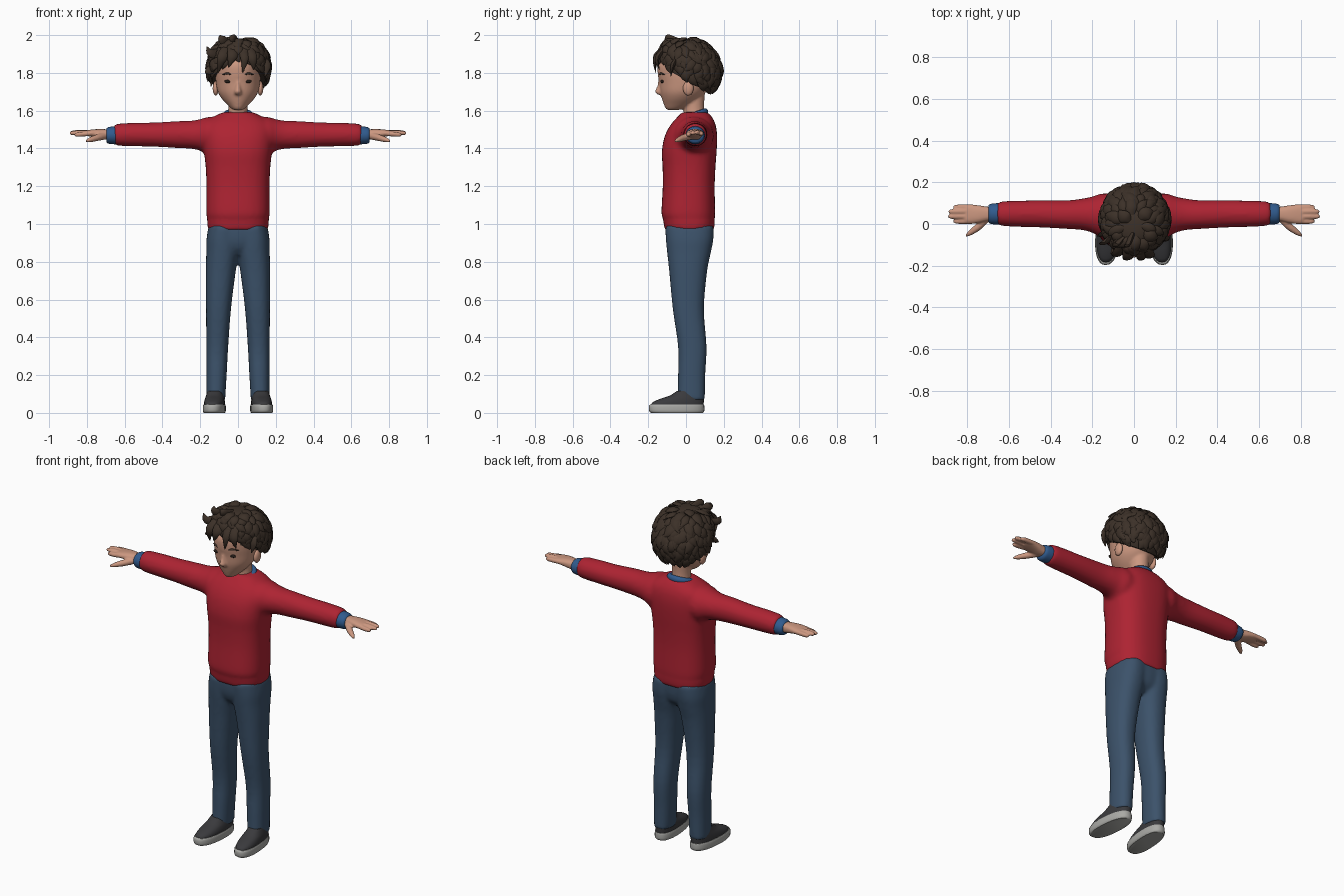
import bpy, bmesh, math, random
from mathutils import Vector as V

if "Cube" in bpy.data.objects:
    bpy.data.objects.remove(bpy.data.objects["Cube"])

random.seed(4)


def mat(name, r, g, b):
    m = bpy.data.materials.new(name)
    m.diffuse_color = (r, g, b, 1)
    m.use_nodes = True
    m.node_tree.nodes["Principled BSDF"].inputs["Base Color"].default_value = m.diffuse_color
    return m


RED = mat("red knit", 0.42, 0.017, 0.032)
BLUE = mat("blue trim", 0.03, 0.105, 0.27)
DENIM = mat("denim", 0.045, 0.085, 0.145)
SKIN = mat("skin", 0.60, 0.31, 0.215)
HAIR = mat("dark brown hair", 0.045, 0.030, 0.021)
SHOE = mat("charcoal shoe", 0.042, 0.042, 0.046)
SOLE = mat("grey sole", 0.40, 0.40, 0.38)
EYE = mat("dark eye", 0.02, 0.013, 0.01)


def spline(st, k=4):
    """Catmull-Rom through a list of equal-length tuples."""
    out = []
    for i in range(len(st) - 1):
        a, b, c, d = st[max(i - 1, 0)], st[i], st[i + 1], st[min(i + 2, len(st) - 1)]
        for j in range(k):
            t = j / k
            out.append(tuple(0.5 * (2 * q + (r - p) * t + (2 * p - 5 * q + 4 * r - s) * t * t
                                    + (3 * q - p - 3 * r + s) * t ** 3)
                             for p, q, r, s in zip(a, b, c, d)))
    return out + [tuple(st[-1])]


def loft(bm, rings, n=32, e=2.0):
    """Skin rings given as (centre, u radius vector, v radius vector)."""
    rows = []
    for p, u, v in rings:
        row = []
        for k in range(n):
            c, s = math.cos(2 * math.pi * k / n), math.sin(2 * math.pi * k / n)
            row.append(bm.verts.new(p + u * math.copysign(abs(c) ** (2 / e), c)
                                    + v * math.copysign(abs(s) ** (2 / e), s)))
        rows.append(row)
    for a, b in zip(rows, rows[1:]):
        for k in range(n):
            bm.faces.new((a[k], a[k - 1], b[k - 1], b[k]))
    bm.faces.new(rows[0])
    bm.faces.new(rows[-1][::-1])


def column(bm, st, s=1, n=32, e=2.0, k=4):
    """Upright loft from (z, x0, x1, y0, y1)."""
    loft(bm, [(V((s * (x0 + x1) / 2, (y0 + y1) / 2, z)), V(((x1 - x0) / 2, 0, 0)), V((0, (y1 - y0) / 2, 0)))
              for z, x0, x1, y0, y1 in spline(st, k)], n, e)


def beam(bm, st, s=1, n=28, e=2.0, k=4):
    """Sideways loft from (x, y0, y1, z0, z1)."""
    loft(bm, [(V((s * x, (y0 + y1) / 2, (z0 + z1) / 2)), V((0, (y1 - y0) / 2, 0)), V((0, 0, (z1 - z0) / 2)))
              for x, y0, y1, z0, z1 in spline(st, k)], n, e)


def tube(bm, pts, n=10, flat=1.0, up=V((0, 0, 1))):
    """Round or flattened tube along (x, y, z, radius)."""
    P = spline(pts, 4)
    rings = []
    for i, p in enumerate(P):
        d = (V(P[min(i + 1, len(P) - 1)][:3]) - V(P[max(i - 1, 0)][:3])).normalized()
        u = d.cross(up).normalized()
        rings.append((V(p[:3]), u * p[3], u.cross(d) * p[3] * flat))
    loft(bm, rings, n)


def ball(bm, c, r, seg=20):
    new = bmesh.ops.create_uvsphere(bm, u_segments=seg, v_segments=seg // 2, radius=1)["verts"]
    for v in new:
        v.co = V((v.co.x * r[0] + c[0], v.co.y * r[1] + c[1], v.co.z * r[2] + c[2]))


def fuse(bm, voxel, smooth):
    """Merge overlapping shells into one soft skin."""
    bmesh.ops.recalc_face_normals(bm, faces=bm.faces)
    me = bpy.data.meshes.new("temp")
    bm.to_mesh(me)
    ob = bpy.data.objects.new("temp", me)
    bpy.context.collection.objects.link(ob)
    r = ob.modifiers.new("r", 'REMESH')
    r.mode, r.voxel_size = 'VOXEL', voxel
    s = ob.modifiers.new("s", 'SMOOTH')
    s.factor, s.iterations = 0.5, smooth
    res = bpy.data.meshes.new_from_object(ob.evaluated_get(bpy.context.evaluated_depsgraph_get()))
    bpy.data.objects.remove(ob)
    out = bmesh.new()
    out.from_mesh(res)
    return out


def finish(name, bm, mats, rule=None, angle=60):
    bmesh.ops.recalc_face_normals(bm, faces=bm.faces)
    for f in bm.faces:
        f.material_index = rule(f.calc_center_median()) if rule else 0
    me = bpy.data.meshes.new(name)
    bm.to_mesh(me)
    me.materials.clear()
    for m in mats:
        me.materials.append(m)
    ob = bpy.data.objects.new(name, me)
    bpy.context.collection.objects.link(ob)
    bpy.ops.object.select_all(action='DESELECT')
    ob.select_set(True)
    bpy.context.view_layer.objects.active = ob
    bpy.ops.object.shade_smooth_by_angle(angle=math.radians(angle))
    return ob


# sweater: torso and both sleeves fused, stripes cut in
bm = bmesh.new()
column(bm, [(z, -w, w, f, b) for z, w, f, b in (
    (0.968, .157, -.112, .148), (1.0, .163, -.118, .152), (1.03, .163, -.122, .152), (1.06, .168, -.130, .154),
    (1.2, .167, -.123, .152), (1.3, .171, -.124, .156), (1.38, .18, -.128, .162), (1.45, .187, -.117, .165),
    (1.5, .187, -.097, .162), (1.54, .17, -.07, .152), (1.57, .125, -.042, .135), (1.592, .08, -.022, .115))],
    n=40, e=2.5)
for s in (1, -1):
    beam(bm, [(.06, -.05, .14, 1.40, 1.56), (.15, -.065, .147, 1.365, 1.568), (.2, -.042, .132, 1.388, 1.555),
              (.25, -.029, .122, 1.398, 1.547), (.32, -.024, .114, 1.402, 1.545), (.45, -.017, .114, 1.409, 1.537),
              (.55, -.014, .112, 1.411, 1.536), (.63, -.010, .109, 1.414, 1.532), (.658, -.002, .102, 1.422, 1.524)], s)
bm = fuse(bm, 0.012, 5)
for co, no in [((0, 0, z), (0, 0, 1)) for z in (1.025, 1.315, 1.39)] + \
              [((x, 0, 0), (1, 0, 0)) for x in (-.315, -.24, .24, .315)]:
    bmesh.ops.bisect_plane(bm, geom=bm.verts[:] + bm.edges[:] + bm.faces[:], plane_co=co, plane_no=no)
finish("sweater", bm, [RED, BLUE], lambda c: int(
    c.z < 1.025 or .24 < abs(c.x) < .315 or (1.315 < c.z < 1.39 and abs(c.x) < .2)))

# collar ring, lower at the front
bm = bmesh.new()
loop = [(V((.066 * math.cos(a), .04 + .062 * math.sin(a), 1.573 + .02 * math.sin(a))),
         V((math.cos(a), math.sin(a), 0)) * .016, V((0, 0, .02))) for a in
        [math.tau * i / 40 for i in range(41)]]
loft(bm, loop, 10)
finish("collar", bm, [BLUE])

# trousers
bm = bmesh.new()
for s in (1, -1):
    column(bm, [(.068, .068, .167, -.045, .1), (.2, .06, .167, -.042, .102), (.35, .052, .168, -.042, .109),
                (.55, .037, .169, -.07, .095), (.75, .012, .17, -.089, .112), (.85, -.005, .168, -.1, .132),
                (.92, -.01, .167, -.107, .145), (.99, -.01, .156, -.11, .147)], s, e=2.3)
column(bm, [(.835, -.07, .07, -.06, .09), (.87, -.12, .12, -.09, .125), (.92, -.16, .16, -.105, .14),
            (.99, -.154, .154, -.108, .144)], e=2.5)
finish("trousers", fuse(bm, 0.01, 5), [DENIM])

for s, side in ((1, "left"), (-1, "right")):
    # cuff
    bm = bmesh.new()
    beam(bm, [(.63, .002, .098, 1.424, 1.518), (.65, -.002, .1, 1.422, 1.518), (.685, 0, .097, 1.425, 1.513),
              (.697, .008, .09, 1.434, 1.505)], s)
    finish(side + "_cuff", bm, [BLUE])

    # hand with four fingers and a thumb
    bm = bmesh.new()
    beam(bm, [(.67, .018, .08, 1.445, 1.5), (.71, .012, .084, 1.447, 1.502), (.75, .004, .09, 1.456, 1.502),
              (.8, .002, .093, 1.466, 1.497), (.815, .008, .088, 1.47, 1.493)], s, e=2.5)
    for y, tip, dz in ((.013, .868, -.008), (.036, .892, 0), (.06, .89, .003), (.081, .868, -.004)):
        tube(bm, [(s * .77, y, 1.481, .013), (s * .83, y, 1.483 + dz, .0135), (s * (tip - .012), y, 1.481 + dz, .011),
                  (s * tip, y, 1.48 + dz, .004)])
    tube(bm, [(s * .70, .035, 1.468, .02), (s * .745, -.012, 1.457, .018), (s * .785, -.042, 1.445, .013),
              (s * .806, -.058, 1.438, .005)])
    finish(side + "_hand", fuse(bm, 0.005, 3), [SKIN])

    # shoe upper and sole, toes turned out a little
    for part, m, st in (("shoe", SHOE, [(.035, -.052, .054, -.185, .092), (.055, -.053, .054, -.178, .094),
                                        (.075, -.050, .051, -.135, .095), (.092, -.046, .047, -.085, .094),
                                        (.115, -.04, .042, -.05, .09)]),
                        ("sole", SOLE, [(0, -.053, .055, -.185, .09), (.01, -.058, .06, -.195, .097),
                                        (.035, -.058, .06, -.196, .097), (.044, -.055, .057, -.19, .095)])):
        bm = bmesh.new()
        column(bm, st, e=2.4, k=3)
        for v in bm.verts:
            v.co.x = s * (v.co.x + .121 - .07 * v.co.y)
        finish(side + "_" + part, bm, [m], angle=45)

    # ear, eye and brow
    bm = bmesh.new()
    ball(bm, (s * .118, .012, 1.718), (.016, .028, .038))
    finish(side + "_ear", bm, [SKIN])
    bm = bmesh.new()
    ball(bm, (s * .053, -.126, 1.755), (.019, .009, .009))
    finish(side + "_eye", bm, [EYE])
    bm = bmesh.new()
    tube(bm, [(s * .03, -.14, 1.788, .003), (s * .055, -.133, 1.797, .006), (s * .083, -.112, 1.79, .002)])
    finish(side + "_brow", bm, [HAIR])

# head, nose and neck
bm = bmesh.new()
column(bm, [(z, -w, w, f, b) for z, w, f, b in (
    (1.603, .02, -.095, -.045), (1.612, .036, -.108, -.005), (1.635, .06, -.118, .04), (1.665, .087, -.128, .075),
    (1.70, .107, -.137, .105), (1.75, .117, -.142, .13), (1.80, .121, -.150, .145), (1.85, .118, -.147, .15),
    (1.90, .098, -.11, .13), (1.94, .05, -.05, .08))], n=40)
column(bm, [(1.683, -.008, .008, -.145, -.11), (1.69, -.019, .019, -.157, -.11), (1.703, -.019, .019, -.164, -.11),
            (1.725, -.013, .013, -.155, -.11), (1.765, -.01, .01, -.144, -.11)], n=16)
column(bm, [(1.54, -.06, .06, -.018, .105), (1.59, -.052, .052, -.012, .098), (1.63, -.05, .05, -.012, .096),
            (1.69, -.052, .052, -.012, .1)])
finish("head", fuse(bm, 0.007, 3), [SKIN])


# hair: trimmed cap covered in overlapping locks
def scalp(az, el, k=1.0):
    c, s = max(math.cos(el), 0) ** .8 * k, math.sin(el) * k
    lean = -.04 * max(s, 0)
    return V((.004 + .154 * c * math.cos(az), .025 + .153 * c * math.sin(az) + lean, 1.825 + .157 * s))


bm = bmesh.new()
els = [math.radians(-75 + 6.5 * i) for i in range(26)]
rings = []
for el in els:
    a, b = scalp(0, el), scalp(math.pi, el)
    f, g = scalp(math.pi / 2, el), scalp(-math.pi / 2, el)
    rings.append(((f + g) / 2, (a - b) / 2, (f - g) / 2))
loft(bm, rings, 36)
bmesh.ops.bisect_plane(bm, geom=bm.verts[:] + bm.edges[:] + bm.faces[:], plane_co=(0, .03, 1.745),
                       plane_no=(0, .56, 1), clear_inner=True)
bmesh.ops.holes_fill(bm, edges=bm.edges[:], sides=0)
N = 260
for i in range(N):
    el = math.asin(.99 - 1.5 * i / N)
    az = i * 2.39996
    drop, turn = random.uniform(.4, .62), random.uniform(-.35, .35)
    lift, w = random.uniform(.05, .15), random.uniform(.022, .034)
    tip = scalp(az + turn, el - drop, 1 + lift)
    if tip.z < 1.735 - .56 * (tip.y - .03):
        continue
    path = [(0, .96, .5), (.35, 1.02, 1), (.7, 1.04 + lift * .3, .8), (1, 1 + lift, .06)]
    pts = [(*scalp(az + turn * t * t, el - drop * t, k), w * r) for t, k, r in path]
    tube(bm, pts, 8, .45, (scalp(az, el - drop / 2) - V((0, .03, 1.8))).normalized())
# loose locks: raised tufts and fringe
for a, b, c, w in (((-.05, -.06, 1.94), (-.085, -.10, 1.98), (-.095, -.09, 2.0), .028),
                   ((-.01, -.05, 1.96), (-.03, -.10, 1.985), (-.045, -.10, 1.995), .028),
                   ((-.10, -.06, 1.90), (-.145, -.09, 1.905), (-.165, -.09, 1.94), .028),
                   ((-.11, -.03, 1.84), (-.155, -.05, 1.81), (-.175, -.06, 1.80), .026),
                   ((.11, -.04, 1.88), (.15, -.07, 1.84), (.145, -.08, 1.78), .03),
                   ((.02, -.09, 1.94), (.035, -.162, 1.88), (.025, -.160, 1.80), .028),
                   ((.04, -.09, 1.94), (.075, -.152, 1.88), (.085, -.140, 1.815), .034),
                   ((-.02, -.09, 1.94), (-.03, -.160, 1.89), (-.05, -.158, 1.83), .034),
                   ((-.05, -.09, 1.93), (-.085, -.145, 1.88), (-.105, -.115, 1.80), .034)):
    tube(bm, [(*a, w), (*b, w * .8), (*c, .002)], 8, .5, V((.1, -1, .3)).normalized())
finish("hair", bm, [HAIR], angle=50)
